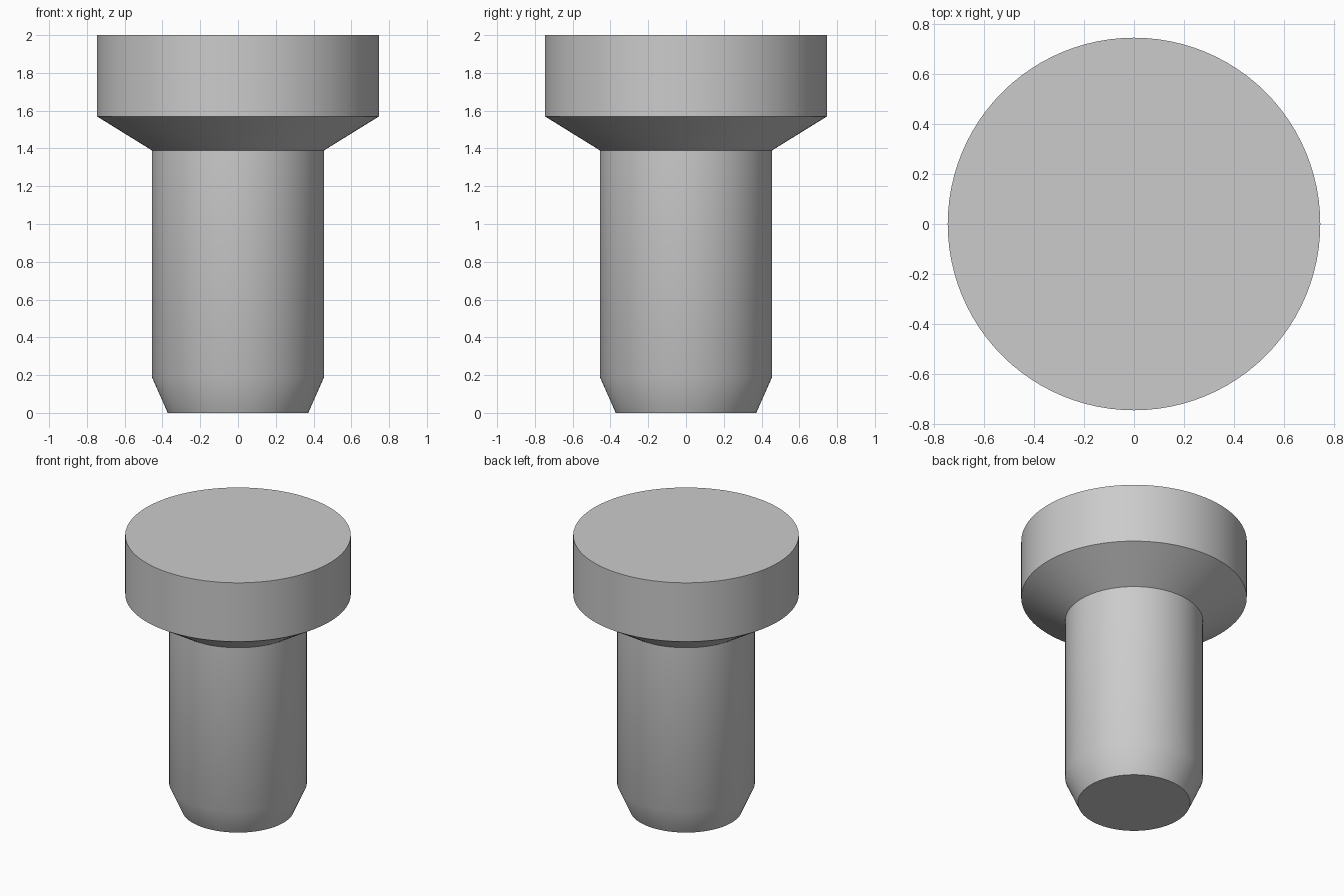
import bpy
import bmesh
import math

if "Cube" in bpy.data.objects:
    bpy.data.objects.remove(bpy.data.objects["Cube"], do_unlink=True)

SEGMENTS = 96

# Plain grey metal
grey = bpy.data.materials.new("grey_metal")
grey.use_nodes = True
colour = (0.6, 0.6, 0.6, 1)
grey.diffuse_color = colour
grey.node_tree.nodes["Principled BSDF"].inputs["Base Color"].default_value = colour


def lathe(name, profile):
    """Turn a (radius, height) profile into a closed solid with flat caps."""
    bm = bmesh.new()
    rings = []
    for radius, z in profile:
        angles = [math.tau * i / SEGMENTS for i in range(SEGMENTS)]
        rings.append([bm.verts.new((radius * math.cos(a), radius * math.sin(a), z))
                      for a in angles])
    for low, high in zip(rings, rings[1:]):
        for i in range(SEGMENTS):
            j = (i + 1) % SEGMENTS
            bm.faces.new((low[i], low[j], high[j], high[i]))
    bm.faces.new(rings[0][::-1])
    bm.faces.new(rings[-1])
    mesh = bpy.data.meshes.new(name)
    bm.to_mesh(mesh)
    bm.free()
    mesh.materials.append(grey)
    obj = bpy.data.objects.new(name, mesh)
    bpy.context.collection.objects.link(obj)
    bpy.ops.object.select_all(action="DESELECT")
    obj.select_set(True)
    bpy.context.view_layer.objects.active = obj
    bpy.ops.object.shade_smooth_by_angle(angle=math.radians(30))
    return obj


# Chamfered shank, flared collar and flat head in one turned piece
lathe("headed_pin", [
    (0.372, 0), (0.456, 0.19),
    (0.456, 1.39), (0.747, 1.57),
    (0.747, 2),
])
